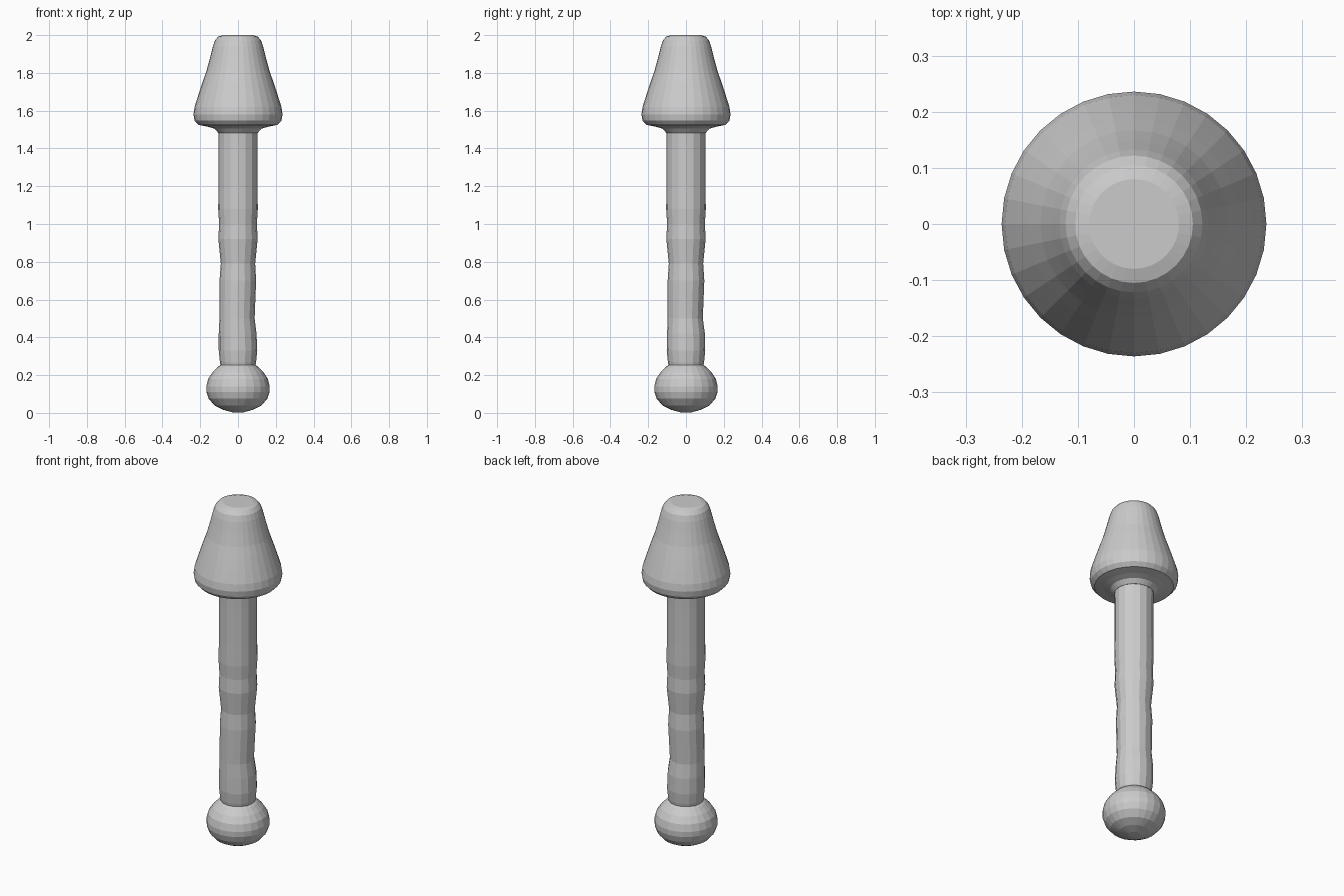
import bpy, bmesh
from math import cos, sin, pi


def lathe(name, profile, sides):
    """Revolve (radius, z, x shift, y shift) rings around z and cap both ends."""
    bm = bmesh.new()
    rings = []
    for p in profile:
        r, z, dx, dy = (tuple(p) + (0, 0))[:4]
        rings.append([bm.verts.new((dx + r * cos(2 * pi * i / sides),
                                    dy + r * sin(2 * pi * i / sides), z))
                      for i in range(sides)])
    for a, b in zip(rings, rings[1:]):
        for i in range(sides):
            j = (i + 1) % sides
            bm.faces.new((a[i], a[j], b[j], b[i]))
    bm.faces.new(rings[0][::-1])
    bm.faces.new(rings[-1])
    mesh = bpy.data.meshes.new(name)
    bm.to_mesh(mesh)
    bm.free()
    obj = bpy.data.objects.new(name, mesh)
    bpy.context.collection.objects.link(obj)
    return obj


# Squashed ball at the foot
lathe("base_ball", [
    (0.03, 0.003), (0.08, 0.017), (0.125, 0.04), (0.155, 0.075),
    (0.167, 0.11), (0.168, 0.14), (0.158, 0.18), (0.135, 0.215),
    (0.105, 0.245), (0.09, 0.255)], 24)

# Slightly wavy faceted stem
lathe("stem", [
    (0.09, 0.24), (0.096, 0.27), (0.102, 0.33), (0.1, 0.42, -0.002, 0.0),
    (0.093, 0.5, -0.005, -0.004), (0.095, 0.6, -0.003, -0.002),
    (0.097, 0.7, -0.001, 0.0), (0.091, 0.79, 0.0, 0.0),
    (0.098, 0.86, 0.0, 0.0), (0.104, 0.92), (0.1, 1.0), (0.105, 1.08),
    (0.103, 1.2), (0.103, 1.42), (0.104, 1.48), (0.1, 1.53)], 16)

# Tapered cap with rounded rim and top
lathe("tapered_cap", [
    (0.104, 1.482), (0.125, 1.505), (0.16, 1.515), (0.21, 1.525),
    (0.23, 1.547), (0.236, 1.58), (0.23, 1.62), (0.211, 1.68),
    (0.188, 1.75), (0.167, 1.81), (0.148, 1.88), (0.133, 1.94),
    (0.122, 1.972), (0.105, 1.992), (0.08, 2.0)], 32)
